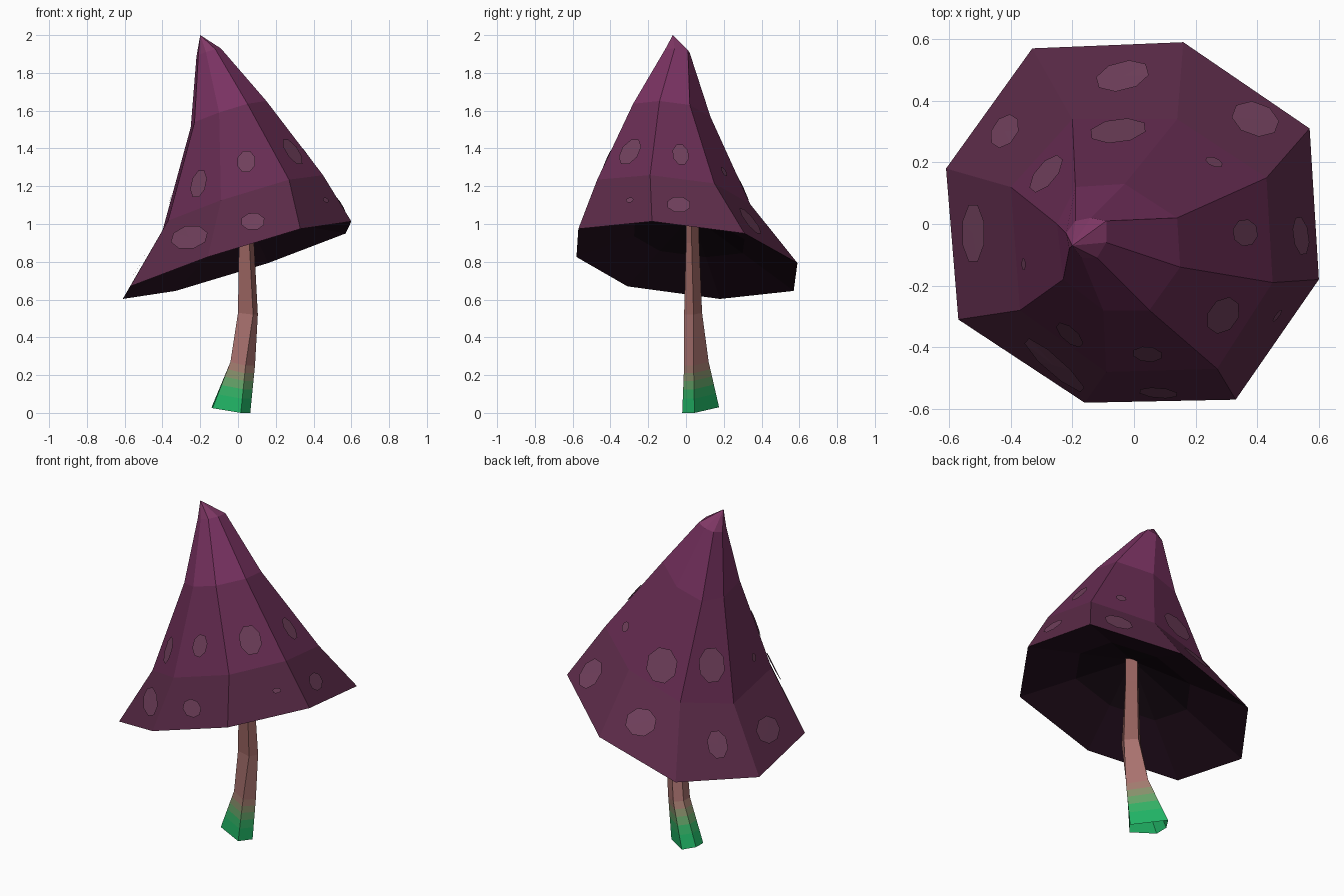
import bpy, math
from mathutils import Vector
from mathutils.bvhtree import BVHTree

if "Cube" in bpy.data.objects:
    bpy.data.objects.remove(bpy.data.objects["Cube"])


def material(name, rgb):
    m = bpy.data.materials.new(name)
    m.diffuse_color = (*rgb, 1)
    m.use_nodes = True
    m.node_tree.nodes["Principled BSDF"].inputs["Base Color"].default_value = m.diffuse_color
    return m


def make_object(name, verts, faces, mats, face_mats=None):
    me = bpy.data.meshes.new(name)
    me.from_pydata(verts, [], faces)
    for m in mats:
        me.materials.append(m)
    if face_mats:
        for p, i in zip(me.polygons, face_mats):
            p.material_index = i
    ob = bpy.data.objects.new(name, me)
    bpy.context.collection.objects.link(ob)
    return ob


def loft(name, rings, mats, tip=None, flip=False):
    """Skin equal-sided rings; one material per band, optional closing tip."""
    n = len(rings[0])
    verts = [v for r in rings for v in r]
    faces, idx = [], []
    for j in range(len(rings) - 1):
        for i in range(n):
            k = (i + 1) % n
            faces.append((j*n + i, j*n + k, (j+1)*n + k, (j+1)*n + i))
            idx.append(min(j, len(mats) - 1))
    if tip:
        verts.append(tip)
        b = (len(rings) - 1) * n
        for i in range(n):
            faces.append((b + i, b + (i + 1) % n, len(verts) - 1))
            idx.append(len(mats) - 1)
    if flip:
        faces = [f[::-1] for f in faces]
    return make_object(name, verts, faces, mats, idx)


def tilted(points, base):
    """Put plan points on the leaning plane shared by all cap rings."""
    return [(x, y, base + 0.306*x - 0.111*y) for x, y in points]


def mix(a, b, t):
    return tuple(Vector(a).lerp(Vector(b), t))


# Colours
purple = [material("cap_low", (0.105, 0.024, 0.065)),
          material("cap_mid", (0.135, 0.025, 0.085)),
          material("cap_high", (0.19, 0.032, 0.12)),
          material("cap_tip", (0.22, 0.04, 0.135))]
spot_mat = material("spot", (0.16, 0.05, 0.105))
gill_mats = [material("gills_outer", (0.022, 0.006, 0.016)),
             material("gills_inner", (0.010, 0.004, 0.008))]
green, pink = (0.015, 0.45, 0.13), (0.40, 0.17, 0.16)
stem_mats = [material(f"stem_{i}", mix(green, pink, t))
             for i, t in enumerate((0, .05, .3, .6, .9, 1))]
stem_mats.append(material("stem_top", (0.30, 0.12, 0.11)))

# Cap: leaning eight-sided cone, rings counter-clockwise from the high side
rim = [(.60, -.18), (.57, .31), (.16, .59), (-.33, .57),
       (-.61, .18), (-.57, -.31), (-.16, -.58), (.33, -.57)]
ring2 = [(.45, -.19), (.43, .15), (.14, .34), (-.20, .34),
         (-.40, .12), (-.37, -.28), (-.09, -.48), (.27, -.47)]
ring3 = [(.15, -.14), (.14, .02), (-.03, .13), (-.19, .12),
         (-.25, 0), (-.23, -.18), (-.10, -.28), (.05, -.28)]
ring4 = [(-.09, -.06), (-.09, .01), (-.14, .02), (-.19, .01),
         (-.22, -.03), (-.21, -.08), (-.17, -.11), (-.12, -.11)]
rings = [tilted(r, b) for r, b in
         ((rim, .81), (ring2, 1.10), (ring3, 1.59), (ring4, 1.95))]
cap = loft("cap", rings, purple, tip=(-.20, -.07, 2.0))

# Underside: dark shallow cone from the rim up to the stem
hub = (.04, .03, 1.045)
inner = [mix(p, hub, .5) for p in rings[0]]
loft("cap_underside", [rings[0], inner], gill_mats, tip=hub, flip=True)

# Stem: five-sided, flared and bent at the foot, open below
foot = [(.065, .045, 0), (.015, -.02, 0), (-.135, .03, .025), (-.14, .105, .03), (-.095, .175, .03)]
ankle = [(.09, .04, .25), (.04, -.01, .25), (-.04, .02, .27), (-.04, .08, .27), (0, .12, .27)]
middle = [(.105, .04, .52), (.08, -.01, .52), (0, 0, .53), (0, .055, .53), (.04, .085, .53)]
neck = [(.085, .03, .90), (.06, 0, .90), (.005, 0, .90), (.005, .045, .90), (.035, .07, .90)]
top = [(x, y, 1.05) for x, y, z in neck]
blend = [[mix(a, b, t) for a, b in zip(foot, ankle)] for t in (.3, .5, .68, .84)]
loft("stem", [r[::-1] for r in [foot, *blend, ankle, middle, neck, top]], stem_mats)

# Spots: plan position, half width, half length up the slope
spots = [(-.035, .47, .09, .08), (-.05, .29, .095, .10),
         (.39, .33, .08, .09), (.255, .19, .03, .03),
         (.53, -.04, .065, .05), (.35, -.03, .045, .07),
         (.455, -.29, .025, .015), (.28, -.29, .065, .085),
         (.08, -.535, .065, .05), (.045, -.41, .05, .065),
         (-.25, -.45, .13, .07), (-.20, -.35, .055, .08),
         (-.51, -.03, .10, .075), (-.345, -.13, .02, .025),
         (-.41, .295, .06, .08), (-.275, .155, .075, .10)]
surface = BVHTree.FromObject(cap, bpy.context.evaluated_depsgraph_get())
verts, faces = [], []
for x, y, a, b in spots:
    hit, n, _, _ = surface.ray_cast(Vector((x, y, 3)), Vector((0, 0, -1)))
    if hit is None:
        continue
    side = Vector((0, 0, 1)).cross(n).normalized()
    up = n.cross(side)
    start = len(verts)
    verts.append(hit + n*.014)
    for i in range(8):
        t = math.tau * (i + .5) / 8
        p, pn, _, _ = surface.find_nearest(hit + side*a*math.cos(t) + up*b*math.sin(t))
        verts.append(p + pn*.014)
    faces += [(start, start + 1 + i, start + 1 + (i + 1) % 8) for i in range(8)]
make_object("cap_spots", verts, faces, [spot_mat])
